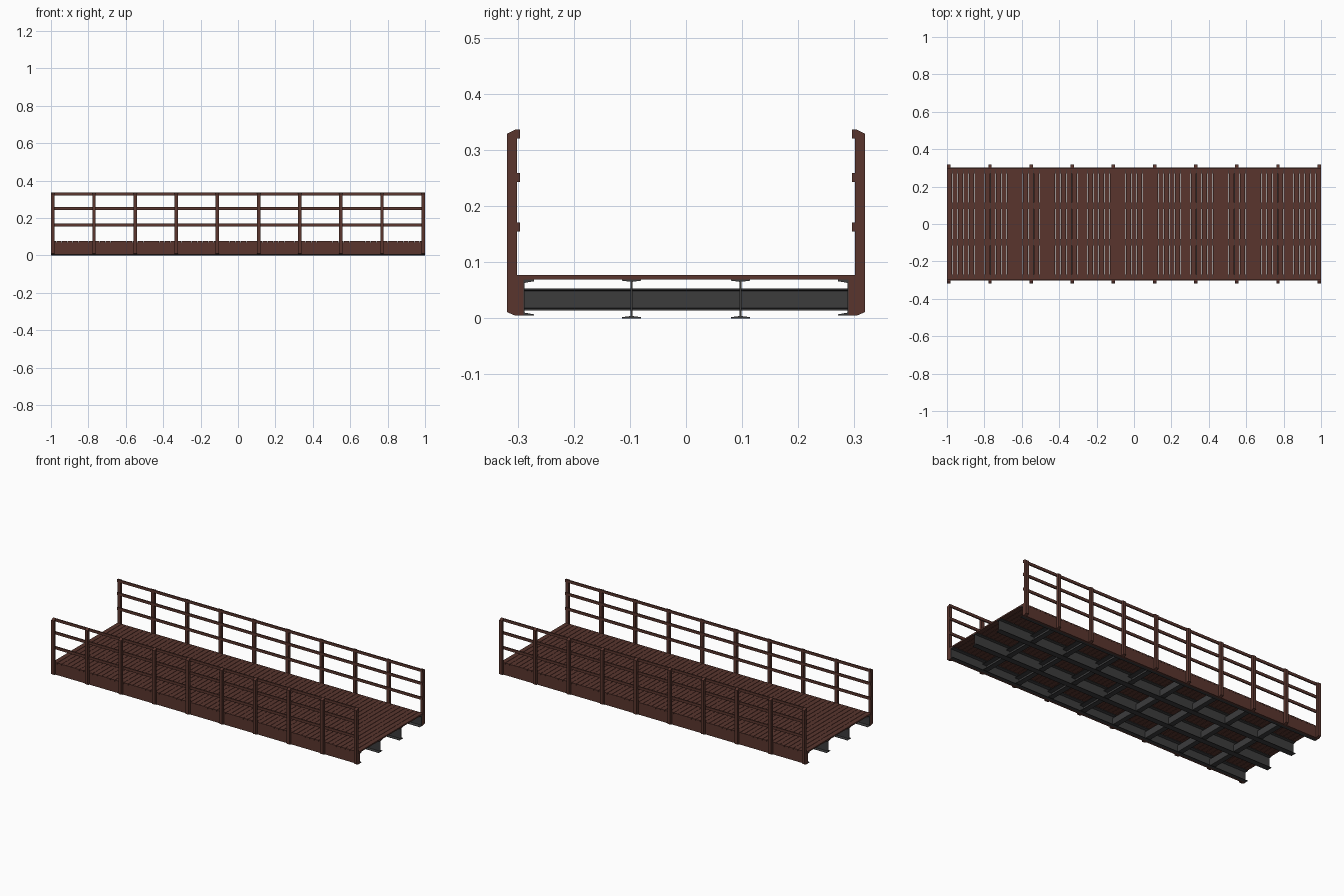
import bpy, bmesh

if "Cube" in bpy.data.objects:
    bpy.data.objects.remove(bpy.data.objects["Cube"])


def material(name, rgb):
    m = bpy.data.materials.new(name)
    m.diffuse_color = (*rgb, 1)
    m.use_nodes = True
    m.node_tree.nodes["Principled BSDF"].inputs["Base Color"].default_value = m.diffuse_color
    return m


BROWN = material("brown_wood", (0.100, 0.036, 0.027))
GREY = material("dark_steel", (0.045, 0.045, 0.046))


def finish(name, bm, mat):
    bmesh.ops.recalc_face_normals(bm, faces=bm.faces)
    me = bpy.data.meshes.new(name)
    bm.to_mesh(me)
    bm.free()
    me.materials.append(mat)
    ob = bpy.data.objects.new(name, me)
    bpy.context.collection.objects.link(ob)
    return ob


def extrude(bm, outline, axis, a, b):
    """Extrude a closed 2D outline along x (outline = y,z) or y (outline = x,z)."""
    def place(p, t):
        return (t, p[0], p[1]) if axis == "x" else (p[0], t, p[1])
    lo = [bm.verts.new(place(p, a)) for p in outline]
    hi = [bm.verts.new(place(p, b)) for p in outline]
    bm.faces.new(lo)
    bm.faces.new(hi)
    n = len(outline)
    for i in range(n):
        j = (i + 1) % n
        bm.faces.new((lo[i], lo[j], hi[j], hi[i]))


def rect(u0, u1, v0, v1):
    return [(u0, v0), (u1, v0), (u1, v1), (u0, v1)]


def i_profile(c, z0, z1, half, web):
    """I-beam section with tapered flanges."""
    t, r = 0.002, 0.004
    right = [(half, z0), (half, z0 + t), (web, z0 + r),
             (web, z1 - r), (half, z1 - t), (half, z1)]
    return [(c + u, v) for u, v in right] + [(c - u, v) for u, v in reversed(right)]


POSTS = [-0.99 + 0.22 * i for i in range(10)]

# Deck planks with narrow gaps
bm = bmesh.new()
count = 69
pitch = 2.0 / count
for i in range(count):
    x = -1 + pitch * i
    extrude(bm, rect(x + 0.001, x + pitch - 0.001, 0.069, 0.077), "y", -0.302, 0.302)
finish("deck_planks", bm, BROWN)

# Inner I-beam girders
bm = bmesh.new()
for y in (-0.097, 0.097):
    extrude(bm, i_profile(y, 0.0, 0.069, 0.017, 0.0015), "x", -1, 1)
finish("girders", bm, GREY)

# Cross members (channels) between the girders, below each inner post
bm = bmesh.new()
for x in POSTS[1:-1]:
    s = 1 if x > 0 else -1
    channel = [(-0.015, 0.014), (0.015, 0.014), (0.015, 0.017), (-0.011, 0.018),
               (-0.011, 0.049), (0.015, 0.050), (0.015, 0.053), (-0.015, 0.053)]
    extrude(bm, [(x + s * u, v) for u, v in channel], "y", -0.288, 0.288)
finish("cross_members", bm, GREY)

for side, s in (("front", -1), ("back", 1)):
    # Edge channel girder, flanges pointing inward
    bm = bmesh.new()
    prof = [(0.290, 0.005), (0.271, 0.005), (0.271, 0.007), (0.288, 0.010),
            (0.288, 0.063), (0.271, 0.066), (0.271, 0.069), (0.290, 0.069)]
    extrude(bm, [(s * y, z) for y, z in prof], "x", -0.999, 0.999)
    finish(side + "_edge_channel", bm, GREY)

    # Fascia board covering the edge
    bm = bmesh.new()
    extrude(bm, rect(s * 0.290, s * 0.3015, 0.005, 0.069), "x", -1, 1)
    finish(side + "_fascia", bm, BROWN)

    # Railing posts with chamfered ends
    bm = bmesh.new()
    prof = [(0.3015, 0.005), (0.305, 0.005), (0.319, 0.011),
            (0.319, 0.329), (0.305, 0.336), (0.3015, 0.336)]
    for x in POSTS:
        extrude(bm, [(s * y, z) for y, z in prof], "x", x - 0.009, x + 0.009)
    finish(side + "_railing_posts", bm, BROWN)

    # Three horizontal rails on the inner face of the posts
    bm = bmesh.new()
    for z0, z1 in ((0.155, 0.171), (0.243, 0.259), (0.320, 0.336)):
        extrude(bm, rect(s * 0.296, s * 0.303, z0, z1), "x", -1, 1)
    finish(side + "_rails", bm, BROWN)
